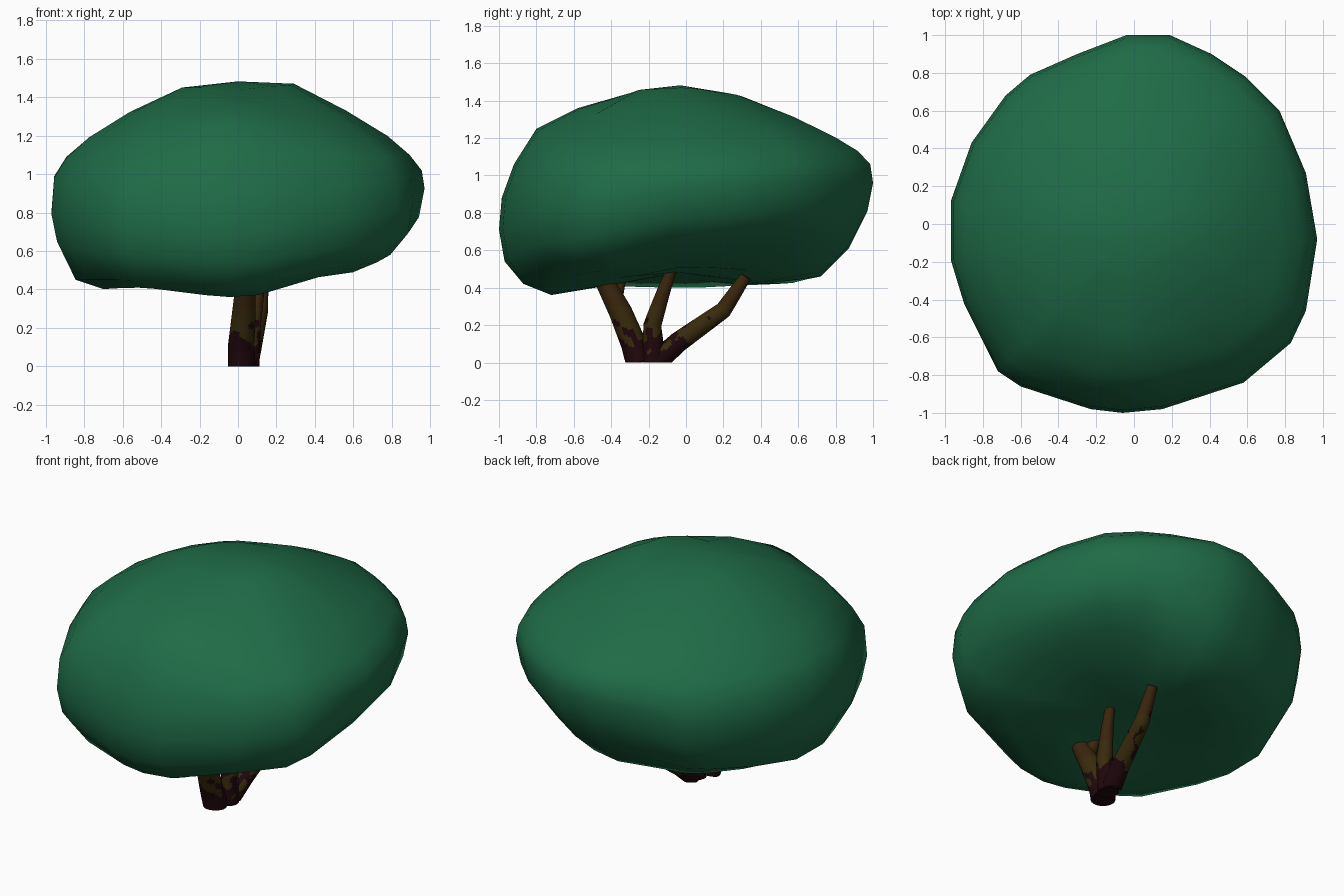
import bpy, bmesh, math
from mathutils import Vector, noise

if "Cube" in bpy.data.objects:
    bpy.data.objects.remove(bpy.data.objects["Cube"])


def material(name, rgb):
    m = bpy.data.materials.new(name)
    m.diffuse_color = (*rgb, 1)
    m.use_nodes = True
    m.node_tree.nodes["Principled BSDF"].inputs["Base Color"].default_value = m.diffuse_color
    return m


LEAF = material("leaf green", (0.0134, 0.147, 0.063))
BARK = material("brown bark", (0.042, 0.019, 0.004))
MOSS = material("olive bark", (0.040, 0.024, 0.004))
DARK = material("dark bark", (0.014, 0.002, 0.0035))


def make_object(name, bm, mats):
    bmesh.ops.recalc_face_normals(bm, faces=bm.faces[:])
    me = bpy.data.meshes.new(name)
    bm.to_mesh(me)
    bm.free()
    for m in mats:
        me.materials.append(m)
    ob = bpy.data.objects.new(name, me)
    bpy.context.collection.objects.link(ob)
    bpy.context.view_layer.objects.active = ob
    ob.select_set(True)
    bpy.ops.object.shade_smooth_by_angle(angle=math.radians(60))
    ob.select_set(False)
    return ob


# Canopy: plan outline, lofted between side profiles for eight directions
OUTLINE = [(0.97, -0.08), (0.91, 0.27), (0.77, 0.60), (0.59, 0.78), (0.41, 0.90),
           (0.19, 1.0), (-0.04, 1.0), (-0.30, 0.90), (-0.55, 0.79), (-0.68, 0.68),
           (-0.86, 0.43), (-0.97, 0.12), (-0.97, -0.19), (-0.90, -0.42),
           (-0.72, -0.78), (-0.60, -0.86), (-0.23, -0.98), (-0.06, -1.0),
           (0.15, -0.98), (0.58, -0.84), (0.83, -0.63), (0.91, -0.46)]
# radius fractions from the top ring, over the rim, to the inner underside
FRAC = [0.30, 0.58, 0.80, 0.92, 0.985, 1.0, 0.97, 0.87, 0.72, 0.42]
# heights at those fractions, every 45 degrees starting from +x
SIDES = [
    [1.47, 1.33, 1.20, 1.10, 1.02, 0.93, 0.78, 0.67, 0.60, 0.51],
    [1.44, 1.32, 1.22, 1.13, 1.06, 0.97, 0.82, 0.71, 0.63, 0.50],
    [1.42, 1.31, 1.20, 1.13, 1.06, 0.96, 0.81, 0.61, 0.46, 0.42],
    [1.43, 1.31, 1.18, 1.08, 0.98, 0.84, 0.67, 0.51, 0.42, 0.42],
    [1.45, 1.32, 1.19, 1.09, 0.99, 0.80, 0.66, 0.45, 0.40, 0.44],
    [1.45, 1.34, 1.19, 1.05, 0.93, 0.74, 0.59, 0.45, 0.41, 0.44],
    [1.44, 1.36, 1.25, 1.06, 0.88, 0.71, 0.54, 0.42, 0.36, 0.41],
    [1.46, 1.32, 1.18, 1.09, 0.97, 0.80, 0.64, 0.53, 0.48, 0.46],
]
bm = bmesh.new()
rings = []
for i, f in enumerate(FRAC):
    ring = []
    for x, y in OUTLINE:
        t = (math.atan2(y, x) % math.tau) / math.tau * 8
        k, w = int(t) % 8, t - int(t)
        w = w * w * (3 - 2 * w)
        z = SIDES[k][i] * (1 - w) + SIDES[(k + 1) % 8][i] * w
        ring.append(bm.verts.new((x * f, y * f, z)))
    rings.append(ring)
n = len(OUTLINE)
for a, b in zip(rings, rings[1:]):
    for j in range(n):
        bm.faces.new((a[j], a[(j + 1) % n], b[(j + 1) % n], b[j]))
for ring, z in ((rings[0], 1.482), (rings[-1], 0.48)):
    c = bm.verts.new((0, -0.03, z))
    for j in range(n):
        bm.faces.new((ring[j], ring[(j + 1) % n], c))
make_object("canopy", bm, [LEAF])


# Stems: tapered tubes along a bent path, bark coloured by height and blotches
def stem(name, path, sides=28, steps=20):
    pts = []
    for p, q in zip(path, path[1:]):
        pts += [Vector(p).lerp(Vector(q), s / steps) for s in range(steps)]
    pts.append(Vector(path[-1]))
    bm = bmesh.new()
    rings = []
    for i, p in enumerate(pts):
        lo, hi = max(i - 9, 0), min(i + 9, len(pts) - 1)
        d = (pts[hi].xyz - pts[lo].xyz).normalized()
        u = Vector((1, 0, 0))
        u = (u - d * u.dot(d)).normalized()
        v = d.cross(u)
        ring = []
        for j in range(sides):
            a = math.tau * j / sides
            co = p.xyz + (u * math.cos(a) + v * math.sin(a)) * p.w
            co.z = max(co.z, 0.0)
            ring.append(bm.verts.new(co))
        rings.append(ring)
    for a, b in zip(rings, rings[1:]):
        for j in range(sides):
            bm.faces.new((a[j], a[(j + 1) % sides], b[(j + 1) % sides], b[j]))
    bm.faces.new(rings[0])
    bm.faces.new(rings[-1])
    for f in bm.faces:
        c = f.calc_center_median()
        blotch = noise.noise(c * 17)
        if c.z + blotch * 0.25 < 0.14:
            f.material_index = 2
        elif c.z < 0.30:
            f.material_index = 1
    make_object(name, bm, [BARK, MOSS, DARK])


# each point is x, y, z, radius
stem("front_stem", [(0.02, -0.25, 0.0, 0.072), (0.015, -0.28, 0.10, 0.068),
                    (0.03, -0.35, 0.27, 0.062), (0.04, -0.45, 0.46, 0.048)])
stem("front_fork", [(0.03, -0.38, 0.33, 0.04), (0.0, -0.36, 0.42, 0.035),
                    (-0.02, -0.33, 0.50, 0.028)])
stem("middle_stem", [(0.05, -0.17, 0.0, 0.062), (0.07, -0.18, 0.20, 0.048),
                     (0.10, -0.12, 0.38, 0.036), (0.12, -0.06, 0.54, 0.025)])
stem("back_stem", [(0.05, -0.14, 0.02, 0.058), (0.07, -0.04, 0.11, 0.055),
                   (0.11, 0.20, 0.28, 0.045), (0.13, 0.32, 0.46, 0.030)])
